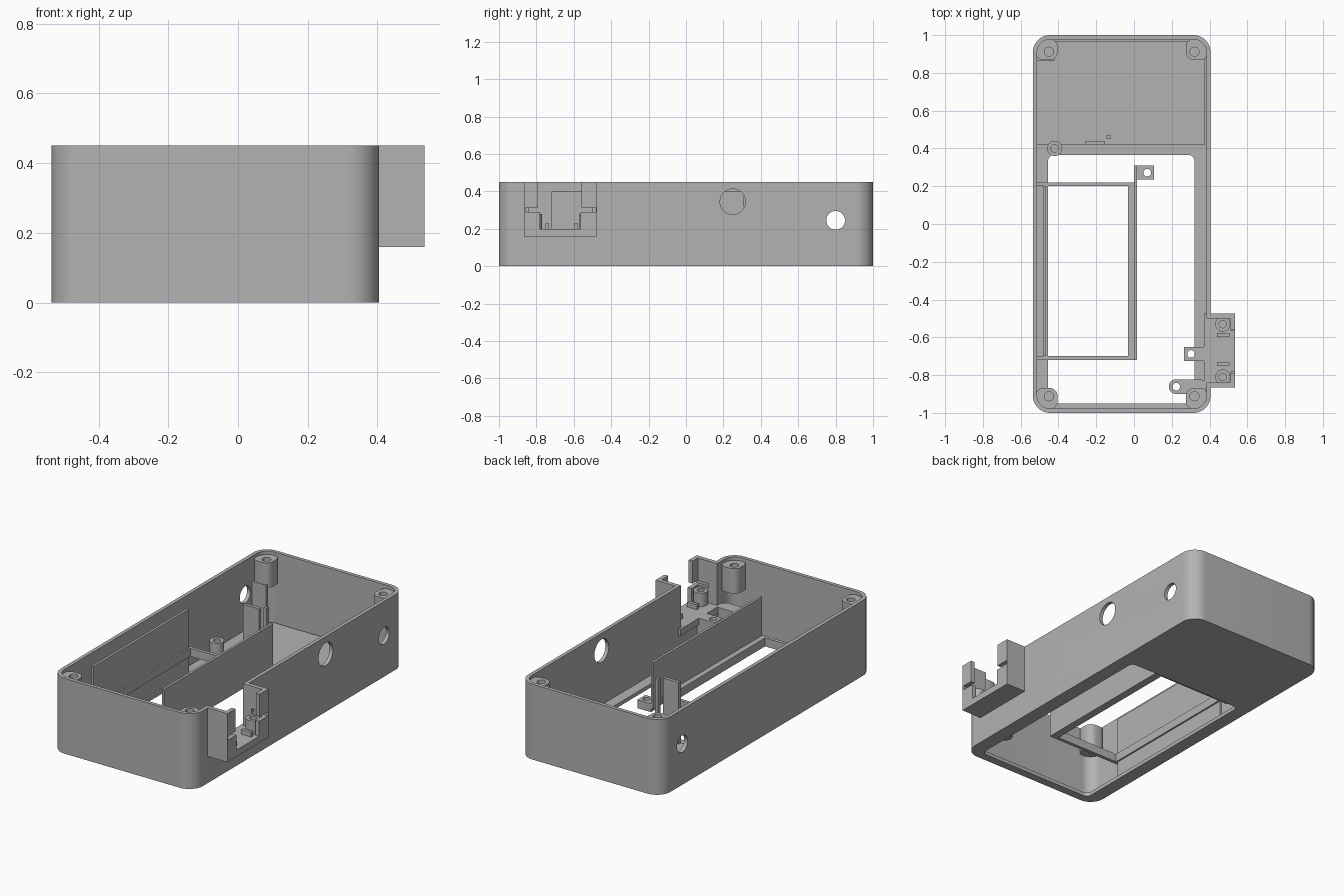
import bpy, bmesh, math

cube = bpy.data.objects.get("Cube")
if cube:
    bpy.data.objects.remove(cube)

grey = bpy.data.materials.new("light_grey_plastic")
grey.use_nodes = True
colour = (0.45, 0.45, 0.45, 1)
grey.diffuse_color = colour
grey.node_tree.nodes["Principled BSDF"].inputs["Base Color"].default_value = colour


def rect(x0, x1, y0, y1, r=0.0, steps=8):
    """Rectangle outline with optional rounded corners."""
    if r == 0:
        return [(x0, y0), (x1, y0), (x1, y1), (x0, y1)]
    pts = []
    corners = [(x1 - r, y1 - r), (x0 + r, y1 - r), (x0 + r, y0 + r), (x1 - r, y0 + r)]
    for q, (cx, cy) in enumerate(corners):
        for i in range(steps + 1):
            a = (q + i / steps) * math.pi / 2
            pts.append((cx + r * math.cos(a), cy + r * math.sin(a)))
    return pts


def circle(cx, cy, r, n=32):
    return [(cx + r * math.cos(i * math.tau / n), cy + r * math.sin(i * math.tau / n))
            for i in range(n)]


def prism(name, outlines, z0, z1):
    """Extruded solid; every outline after the first is a hole."""
    cu = bpy.data.curves.new(name, "CURVE")
    cu.dimensions = "2D"
    cu.fill_mode = "BOTH"
    cu.extrude = (z1 - z0) / 2
    for pts in outlines:
        sp = cu.splines.new("POLY")
        sp.points.add(len(pts) - 1)
        for p, (x, y) in zip(sp.points, pts):
            p.co = (x, y, 0, 1)
        sp.use_cyclic_u = True
    tmp = bpy.data.objects.new(name + "_outline", cu)
    bpy.context.collection.objects.link(tmp)
    dg = bpy.context.evaluated_depsgraph_get()
    me = bpy.data.meshes.new_from_object(tmp.evaluated_get(dg))
    bpy.data.objects.remove(tmp)
    bm = bmesh.new()
    bm.from_mesh(me)
    bmesh.ops.remove_doubles(bm, verts=bm.verts, dist=1e-5)
    bmesh.ops.translate(bm, verts=bm.verts, vec=(0, 0, (z0 + z1) / 2))
    bmesh.ops.recalc_face_normals(bm, faces=bm.faces)
    bm.to_mesh(me)
    bm.free()
    me.name = name
    me.materials.clear()
    me.materials.append(grey)
    ob = bpy.data.objects.new(name, me)
    bpy.context.collection.objects.link(ob)
    return ob


def block(name, x0, x1, y0, y1, z0, z1):
    return prism(name, [rect(x0, x1, y0, y1)], z0, z1)


def cut(ob, cutters):
    """Subtract the cutters and bake the result."""
    for c in cutters:
        c.hide_render = True
        m = ob.modifiers.new("cut", "BOOLEAN")
        m.operation, m.solver, m.object = "DIFFERENCE", "EXACT", c
    dg = bpy.context.evaluated_depsgraph_get()
    me = bpy.data.meshes.new_from_object(ob.evaluated_get(dg))
    ob.modifiers.clear()
    ob.data = me
    for c in cutters:
        bpy.data.objects.remove(c)


def side_hole(x, y, z, r):
    ob = prism("hole_cutter", [circle(0, 0, r, 40)], -0.08, 0.08)
    ob.rotation_euler.y = math.pi / 2
    ob.location = (x, y, z)
    return ob


L, R, T, H = -0.535, 0.405, 0.022, 0.45

# Outer shell with side holes and a gap for the connector bay
shell = prism("shell_walls", [rect(L, R, -1, 1, 0.09, 12),
                              rect(L + T, R - T, -1 + T, 1 - T, 0.07, 12)], 0, H)
cut(shell, [side_hole(R, 0.25, 0.345, 0.068), side_hole(R, 0.8, 0.245, 0.05),
            side_hole(L, 0.8, 0.245, 0.05),
            block("bay_cutter", 0.34, 0.46, -0.84, -0.5, 0.2, 0.6)])

# Floor with the large window, and the raised rear panel
prism("floor", [rect(L + T, R - T, -1 + T, 1 - T, 0.07, 12),
                rect(-0.455, 0.32, -0.95, 0.365, 0.03)], 0, 0.022)
prism("rear_floor_panel", [rect(L + T, 0.375, 0.42, 1 - T, 0.0)[:2]
                           + [(0.375, 0.91), (0.315, 0.97), (-0.45, 0.97), (L + T, 0.91)]],
      0.01, 0.032)

# Screw bosses filling the four corners
for sx, cx in ((-1, -0.45), (1, 0.32)):
    for sy in (-1, 1):
        cy = 0.912 * sy
        xs = sorted((cx + sx * 0.07, cx - sx * 0.045))
        ys = sorted((cy + sy * 0.07, cy - sy * 0.045))
        prism("corner_boss", [rect(*xs, *ys, 0.043), circle(cx, cy, 0.024)], 0.32, 0.43)
        prism("corner_boss_base", [rect(*xs, *ys, 0.043)], 0.28, 0.32)
block("rear_corner_bracket", -0.5, -0.42, 0.865, 0.885, 0.02, 0.3)
block("rear_corner_bracket_side", -0.515, -0.495, 0.865, 0.95, 0.02, 0.3)

# Display holder: two tall walls, ledges and cross bars
block("holder_wall_left", -0.48, -0.465, -0.7, 0.2, 0.02, 0.4)
block("holder_wall_right", 0.0, 0.015, -0.72, 0.31, 0.12, 0.4)
block("holder_ledge_left", -0.465, -0.455, -0.7, 0.2, 0.12, 0.17)
block("holder_ledge_right", -0.032, 0.0, -0.7, 0.2, 0.12, 0.17)
for y in (-0.72, 0.2):
    block("holder_cross_bar", L + T, 0.0, y, y + 0.02, 0.12, 0.17)

# Upright plate and peg behind the window
block("upright_plate", -0.26, -0.155, 0.42, 0.44, 0.02, 0.4)
block("upright_peg", -0.145, -0.125, 0.45, 0.47, 0.02, 0.4)

# Small mounting posts
prism("floor_post", [circle(-0.42, 0.4, 0.04), circle(-0.42, 0.4, 0.02)], 0.02, 0.15)
prism("holder_lug", [rect(0.015, 0.105, 0.235, 0.31), circle(0.07, 0.272, 0.02)], 0.1, 0.15)
prism("side_lug", [rect(0.265, R - T, -0.725, -0.65), circle(0.302, -0.688, 0.02)], 0.1, 0.2)
prism("front_lug", [rect(0.185, R - T, -0.9, -0.822, 0.038), circle(0.224, -0.861, 0.02)],
      0.1, 0.2)

# Connector bay on the side: tray, surrounding walls and opening
block("bay_floor", 0.37, 0.535, -0.865, -0.475, 0.16, 0.2)
bay = prism("bay_walls", [[(0.383, -0.865), (0.535, -0.865), (0.535, -0.475), (0.383, -0.475),
                           (0.383, -0.5), (0.51, -0.5), (0.51, -0.84), (0.383, -0.84)]],
            0.2, H)
cut(bay, [block("opening_cutter", 0.49, 0.6, -0.79, -0.56, 0.29, 0.6),
          block("lower_opening_cutter", 0.49, 0.6, -0.78, -0.565, 0.1, 0.3),
          block("slot_cutter", 0.44, 0.6, -0.858, -0.482, 0.29, 0.315)])
for y in (-0.81, -0.53):
    prism("bay_post", [circle(0.47, y, 0.04), circle(0.47, y, 0.02)], 0.2, 0.28)
for y in (-0.752, -0.598):
    block("bay_rib", 0.44, 0.505, y, y + 0.02, 0.2, 0.228)

# Smooth the rounded surfaces, keep the edges sharp
bpy.ops.object.select_all(action="DESELECT")
for ob in bpy.context.collection.objects:
    if ob.type == "MESH" and grey.name in ob.data.materials:
        ob.select_set(True)
        bpy.context.view_layer.objects.active = ob
bpy.ops.object.shade_smooth_by_angle(angle=math.radians(30))
